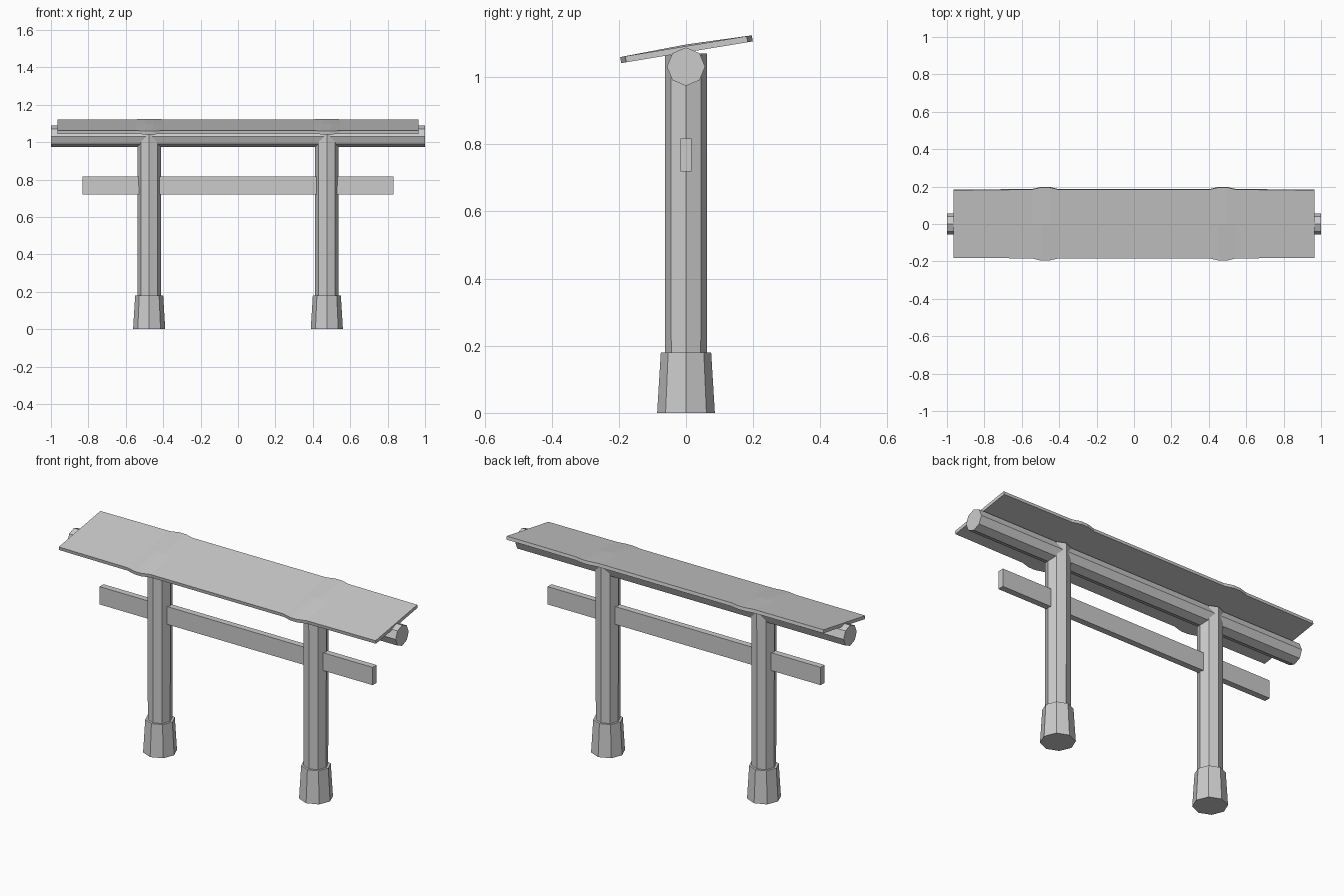
import bpy, bmesh, math

if "Cube" in bpy.data.objects:
    bpy.data.objects.remove(bpy.data.objects["Cube"])


def add_object(name, bm):
    bmesh.ops.recalc_face_normals(bm, faces=bm.faces)
    mesh = bpy.data.meshes.new(name)
    bm.to_mesh(mesh)
    bm.free()
    obj = bpy.data.objects.new(name, mesh)
    bpy.context.collection.objects.link(obj)
    return obj


def loft(name, rings):
    """Skin matching closed rings of points and cap both ends."""
    bm = bmesh.new()
    rows = [[bm.verts.new(p) for p in ring] for ring in rings]
    n = len(rows[0])
    for a, b in zip(rows, rows[1:]):
        for i in range(n):
            j = (i + 1) % n
            bm.faces.new((a[i], a[j], b[j], b[i]))
    bm.faces.new(rows[0])
    bm.faces.new(rows[-1])
    return add_object(name, bm)


def octagon(r):
    return [(r * math.cos(i * math.pi / 4), r * math.sin(i * math.pi / 4)) for i in range(8)]


def post_rings(x, sections):
    return [[(x + u, v, z) for u, v in octagon(r)] for z, r in sections]


# Posts with tapered feet
for side, x in (("left", -0.475), ("right", 0.475)):
    loft(side + "_post", post_rings(x, [(0.1, 0.062), (1.07, 0.063)]))
    loft(side + "_foot", post_rings(x, [(0, 0.086), (0.18, 0.075)]))

# Round log carrying the roof
loft("top_log", [[(x, u, 1.031 + v) for u, v in octagon(0.057)] for x in (-1, 1)])

# Flat tie beam passing through the posts
loft("tie_beam", [[(x, -0.017, 0.719), (x, 0.017, 0.719), (x, 0.017, 0.817), (x, -0.017, 0.817)]
                  for x in (-0.832, 0.832)])

# Tilted roof board, swelling slightly above each post
half = [(0.965, 0.181, 0), (0.545, 0.184, 0), (0.495, 0.196, 0.005),
        (0.455, 0.196, 0.005), (0.405, 0.184, 0)]
stations = [(-x, w, h) for x, w, h in half] + half[::-1]
rings = []
for x, w, h in stations:
    ys = (-w, 0, w)
    top = [(x, y, 1.092 + 0.165 * y + (h if y == 0 else 0)) for y in ys]
    bottom = [(x, y + 0.003, 1.074 + 0.165 * y) for y in reversed(ys)]
    rings.append(top + bottom)
loft("roof_board", rings)
